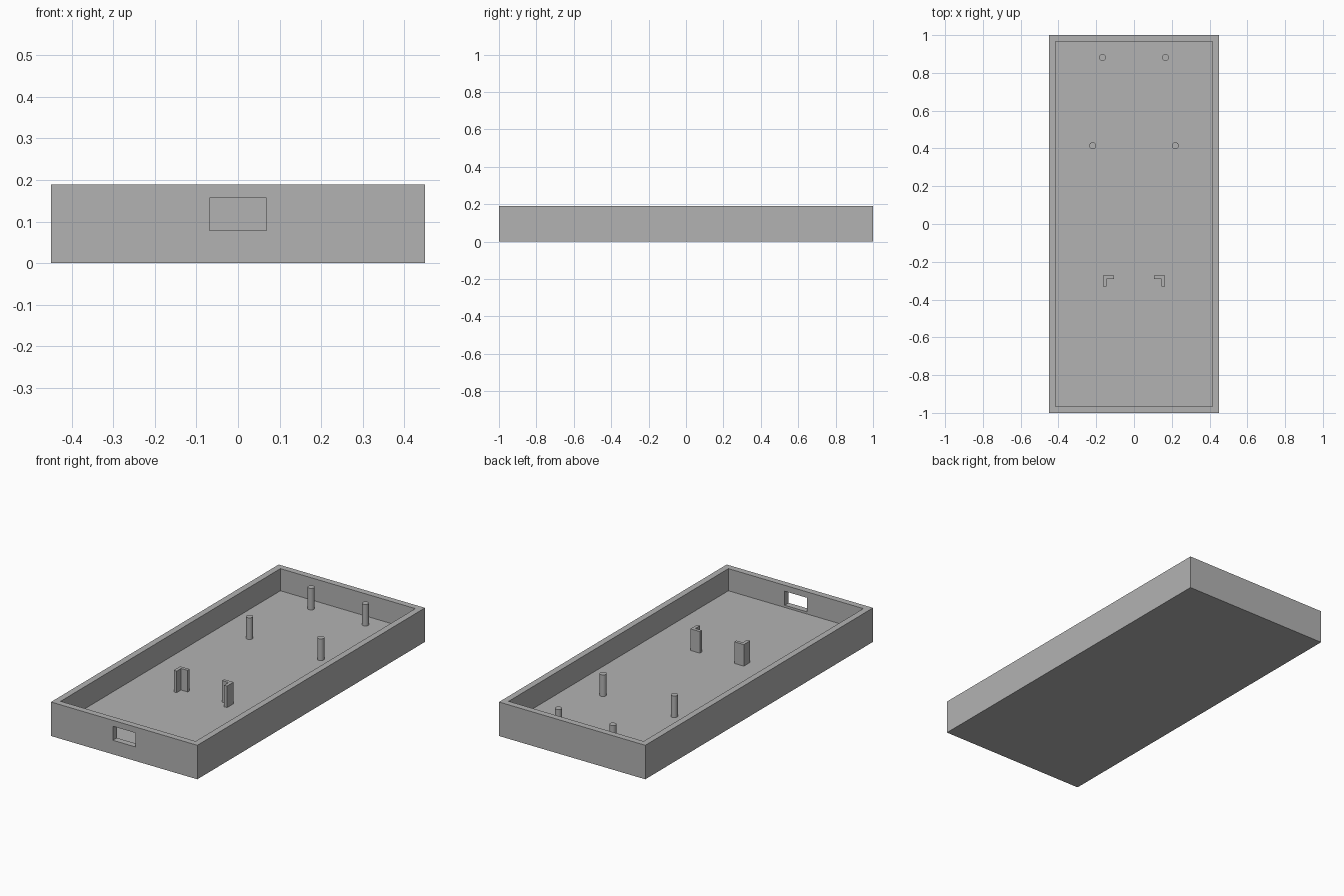
import bpy
import bmesh
from mathutils import Matrix

if "Cube" in bpy.data.objects:
    bpy.data.objects.remove(bpy.data.objects["Cube"], do_unlink=True)

WIDTH, LENGTH, HEIGHT = 0.9, 2.0, 0.189
WALL, FLOOR = 0.035, 0.066
TOP = 0.186          # top of posts and brackets
SINK = 0.004         # overlap of standing parts with the floor

grey = bpy.data.materials.new("plain_grey")
grey.use_nodes = True
grey.diffuse_color = (0.45, 0.45, 0.45, 1)
grey.node_tree.nodes["Principled BSDF"].inputs["Base Color"].default_value = (0.45, 0.45, 0.45, 1)


def finish(name, bm):
    bmesh.ops.recalc_face_normals(bm, faces=bm.faces)
    mesh = bpy.data.meshes.new(name)
    bm.to_mesh(mesh)
    bm.free()
    mesh.materials.append(grey)
    obj = bpy.data.objects.new(name, mesh)
    bpy.context.collection.objects.link(obj)
    return obj


def box(lo, hi):
    bm = bmesh.new()
    size = [b - a for a, b in zip(lo, hi)]
    mid = [(a + b) / 2 for a, b in zip(lo, hi)]
    bmesh.ops.create_cube(bm, size=1, matrix=Matrix.Translation(mid) @ Matrix.Diagonal((*size, 1)))
    return bm


def select_only(obj):
    bpy.ops.object.select_all(action='DESELECT')
    obj.select_set(True)
    bpy.context.view_layer.objects.active = obj


# Open tray: inset the top of a block and push it down to the floor
bm = box((-WIDTH / 2, -LENGTH / 2, 0), (WIDTH / 2, LENGTH / 2, HEIGHT))
top = max(bm.faces, key=lambda f: f.calc_center_median().z)
bmesh.ops.inset_region(bm, faces=[top], thickness=WALL, use_even_offset=True)
pocket = bmesh.ops.extrude_face_region(bm, geom=[top])
bmesh.ops.translate(bm, vec=(0, 0, FLOOR - HEIGHT),
                    verts=[g for g in pocket["geom"] if isinstance(g, bmesh.types.BMVert)])
if top.is_valid:
    bmesh.ops.delete(bm, geom=[top], context='FACES_ONLY')
tray = finish("tray", bm)

# Rectangular port through the front wall
cutter = finish("port_cutter", box((-0.069, -1.1, 0.078), (0.069, -0.9, 0.156)))
cutter.hide_render = True
cut = tray.modifiers.new("port", 'BOOLEAN')
cut.operation = 'DIFFERENCE'
cut.solver = 'EXACT'
cut.object = cutter
select_only(tray)
bpy.ops.object.modifier_apply(modifier=cut.name)
bpy.data.objects.remove(cutter, do_unlink=True)

for side, sign in (("left", 1), ("right", -1)):
    # Round mounting posts
    for row, x, y in (("rear", 0.167, 0.881), ("middle", 0.219, 0.415)):
        bm = bmesh.new()
        bottom = FLOOR - SINK
        bmesh.ops.create_cone(bm, cap_ends=True, segments=32, radius1=0.018, radius2=0.018,
                              depth=TOP - bottom,
                              matrix=Matrix.Translation((sign * x, y, (TOP + bottom) / 2)))
        post = finish(f"{row}_post_{side}", bm)
        select_only(post)
        bpy.ops.object.shade_smooth_by_angle()

    # L-shaped corner bracket, extruded from its plan outline
    x0, x1, y0, y1, t = 0.106, 0.164, -0.33, -0.273, 0.018
    plan = [(x0, y1), (x1, y1), (x1, y0), (x1 - t, y0), (x1 - t, y1 - t), (x0, y1 - t)]
    bm = bmesh.new()
    base = bm.faces.new([bm.verts.new((sign * x, y, FLOOR - SINK)) for x, y in plan])
    raised = bmesh.ops.extrude_face_region(bm, geom=[base], use_keep_orig=True)
    bmesh.ops.translate(bm, vec=(0, 0, TOP - FLOOR + SINK),
                        verts=[g for g in raised["geom"] if isinstance(g, bmesh.types.BMVert)])
    finish(f"corner_bracket_{side}", bm)
